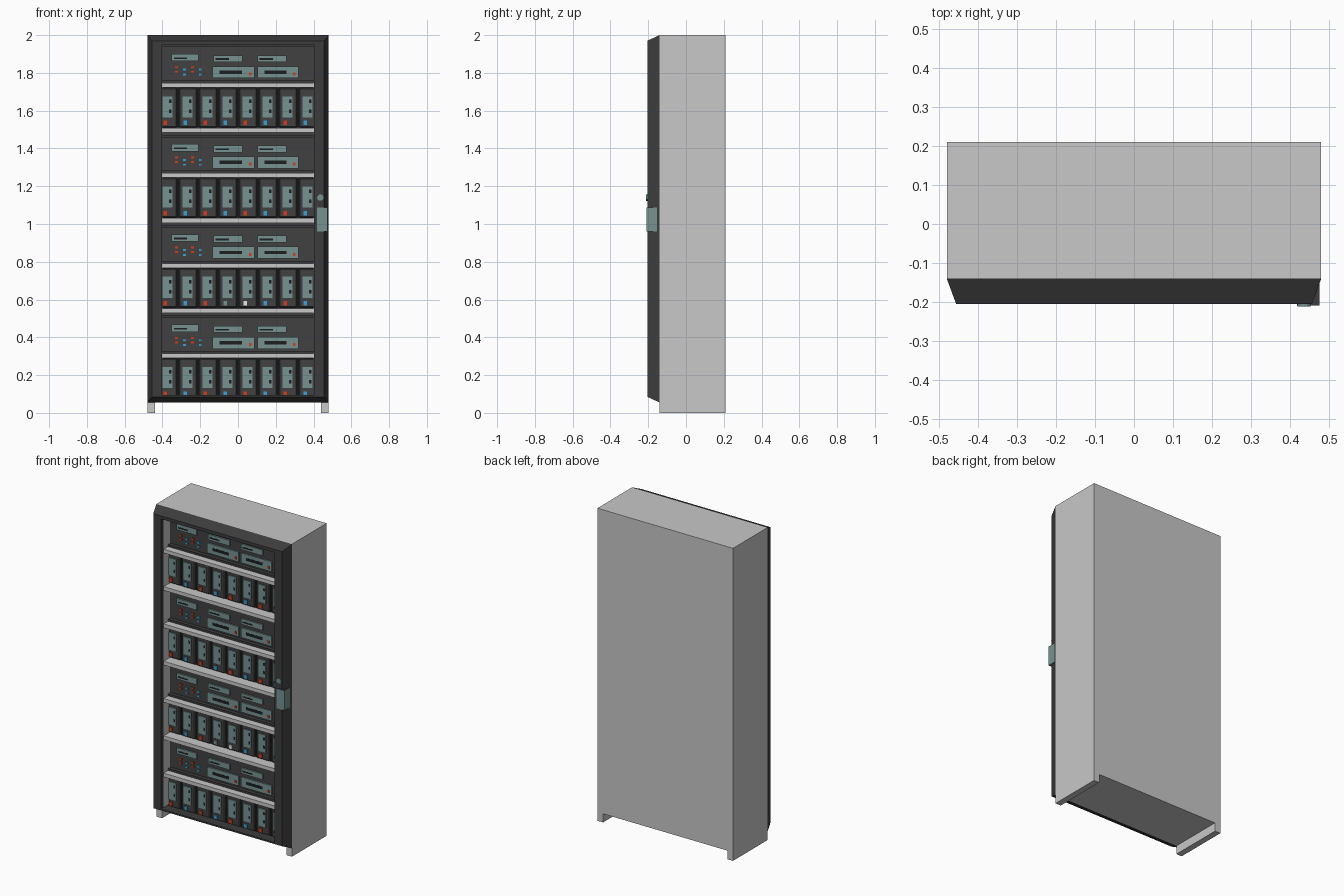
import bpy, bmesh
from mathutils import Matrix, Vector

if "Cube" in bpy.data.objects:
    bpy.data.objects.remove(bpy.data.objects["Cube"])


def material(name, r, g, b):
    m = bpy.data.materials.new(name)
    m.diffuse_color = (r, g, b, 1)
    m.use_nodes = True
    m.node_tree.nodes["Principled BSDF"].inputs["Base Color"].default_value = m.diffuse_color
    return m


GREY = material("light grey", 0.58, 0.58, 0.58)
DARK = material("charcoal", 0.046, 0.046, 0.047)
INNER = material("panel charcoal", 0.053, 0.053, 0.055)
TEAL = material("grey teal", 0.18, 0.29, 0.28)
BLACK = material("slot black", 0.012, 0.013, 0.014)
RED = material("signal red", 0.68, 0.045, 0.01)
BLUE = material("signal blue", 0.045, 0.36, 0.68)
WHITE = material("signal white", 0.8, 0.8, 0.8)


def finish(name, bm, *mats):
    mesh = bpy.data.meshes.new(name)
    bm.normal_update()
    bm.to_mesh(mesh)
    bm.free()
    ob = bpy.data.objects.new(name, mesh)
    bpy.context.collection.objects.link(ob)
    for m in mats:
        mesh.materials.append(m)
    return ob


def boxes(name, items, mat):
    """One object from boxes given as (x0, x1, y0, y1, z0, z1)."""
    bm = bmesh.new()
    for x0, x1, y0, y1, z0, z1 in items:
        loc = Matrix.Translation(((x0 + x1) / 2, (y0 + y1) / 2, (z0 + z1) / 2))
        size = Matrix.Diagonal((x1 - x0, y1 - y0, z1 - z0, 1))
        bmesh.ops.create_cube(bm, size=1, matrix=loc @ size)
    return finish(name, bm, mat)


def plate(x, z, w, h, y, t=0.006):
    """Box of thickness t standing proud of the plane at depth y."""
    return (x - w / 2, x + w / 2, y - t, y + 0.001, z - h / 2, z + h / 2)


# cabinet shell: front outline with two runner feet, extruded backwards
bm = bmesh.new()
outline = [(-.48, 0), (-.44, 0), (-.44, .055), (.44, .055),
           (.44, 0), (.48, 0), (.48, 2), (-.48, 2)]
face = bm.faces.new([bm.verts.new((x, -.14, z)) for x, z in outline])
ext = bmesh.ops.extrude_face_region(bm, geom=[face])
bmesh.ops.translate(bm, vec=(0, .35, 0),
                    verts=[v for v in ext["geom"] if isinstance(v, bmesh.types.BMVert)])
bmesh.ops.recalc_face_normals(bm, faces=bm.faces)
shell = finish("cabinet_shell", bm, GREY)
cutter = boxes("opening_cutter", [(-.45, .45, -.3, -.08, .075, 1.975)], GREY)
cutter.hide_render = True
cutter.hide_viewport = True
cut = shell.modifiers.new("opening", "BOOLEAN")
cut.object = cutter
cut.operation = "DIFFERENCE"
cut.solver = "EXACT"

# door frame: four rectangular loops joined into a closed ring, chamfered outside
bm = bmesh.new()
rings = []
for hx, z0, z1, y in [(.48, .055, 2, -.14), (.456, .085, 1.97, -.205),
                      (.403, .095, 1.95, -.205), (.403, .095, 1.95, -.14)]:
    rings.append([bm.verts.new((x, y, z)) for x, z in
                  [(-hx, z0), (hx, z0), (hx, z1), (-hx, z1)]])
for i in range(4):
    a, b = rings[i], rings[(i + 1) % 4]
    for j in range(4):
        k = (j + 1) % 4
        bm.faces.new((a[j], a[k], b[k], b[j]))
bmesh.ops.recalc_face_normals(bm, faces=bm.faces)
finish("door_frame", bm, DARK)

# door handle with dark ends, and the round lock above it
handle = boxes("door_handle", [(.418, .475, -.209, -.138, .96, 1.087)], TEAL)
handle.data.materials.append(DARK)
for p in handle.data.polygons:
    p.material_index = int(p.normal.z > .5)
bm = bmesh.new()
bmesh.ops.create_cone(bm, cap_ends=True, segments=12, radius1=.017, radius2=.017, depth=.012,
                      matrix=Matrix.Translation((.436, -.205, 1.14)) @ Matrix.Rotation(1.5708, 4, 'X'))
finish("door_lock", bm, TEAL)

# interior: back panel, side rails and shelves
BACK = -.11
boxes("back_panel", [(-.449, .449, BACK, -.085, .08, 1.97)], INNER)
boxes("side_rails", [(s * .405 - .005, s * .405 + .005, -.18, BACK, .095, 1.95)
                     for s in (-1, 1)], GREY)
PITCH = .4775
levels = [1.735 - i * PITCH for i in range(4)] + [1.496 - i * PITCH for i in range(3)]
boxes("shelves", [(-.402, .402, -.18, BACK, z - .012, z + .012) for z in levels], GREY)

# repeated equipment rows
modules, faces, holes, lips, panels, slots = [], [], [], [], [], []
signals = {"red": [], "blue": [], "white": [], "teal": []}
order = [["red", "blue"] * 4 for _ in range(4)]
order[2][3:5] = ["teal", "white"]
FRONT = -.125
for row in range(4):
    dz = -row * PITCH
    # eight upright modules
    for col in range(8):
        x = -.371 + col * .106
        modules.append((x - .047, x + .047, FRONT, BACK + .005, 1.512 + dz, 1.72 + dz))
        faces.append(plate(x - .003, 1.62 + dz, .052, .112, FRONT))
        for hz in (1.65, 1.597):
            holes.append(plate(x + .012, hz + dz, .012, .018, FRONT - .006, .001))
        signals[order[row][col]].append(plate(x - .014, 1.535 + dz, .019, .024, FRONT))
    # dark lips above and below the control panel
    for z in (1.943, 1.753):
        lips.append((-.4, .4, -.135, BACK, z - .007 + dz, z + .007 + dz))
    # control units: (left, right, bottom, top)
    for x0, x1, z0, z1 in [(-.352, -.209, 1.862, 1.9), (-.13, .024, 1.857, 1.893),
                           (.103, .256, 1.857, 1.893), (-.135, .087, 1.772, 1.835),
                           (.103, .32, 1.772, 1.835)]:
        panels.append((x0, x1, BACK - .009, BACK + .001, z0 + dz, z1 + dz))
        y = BACK - .009
        if z1 - z0 < .05:
            slots.append(plate(x0 + .047, z0 + .016 + dz, .07, .009, y, .001))
        else:
            slots.append(plate(x0 + .096, z0 + .032 + dz, .118, .018, y, .001))
            signals["red"].append(plate(x1 - .022, z0 + .022 + dz, .014, .016, y, .002))
    # pairs of small indicator lamps
    for i, x in enumerate((-.325, -.283, -.24, -.2)):
        key = ("red", "blue")[i % 2]
        for z in ((1.83, 1.806), (1.817, 1.791))[i % 2]:
            signals[key].append(plate(x, z + dz, .015, .01, BACK))

ob = boxes("modules", modules, INNER)
bev = ob.modifiers.new("edge", "BEVEL")
bev.width = .005
bev.segments = 1
# black gap strips behind the modules
boxes("module_gaps", [(-.4, .4, BACK - .003, BACK + .001, 1.51 - i * PITCH, 1.722 - i * PITCH)
                      for i in range(4)], BLACK)
boxes("module_plates", faces, TEAL)
boxes("module_holes", holes, BLACK)
boxes("panel_lips", lips, DARK)
boxes("control_units", panels, TEAL)
boxes("control_slots", slots, BLACK)
for key, mat in (("red", RED), ("blue", BLUE), ("white", WHITE), ("teal", TEAL)):
    boxes(key + "_lamps", signals[key], mat)
